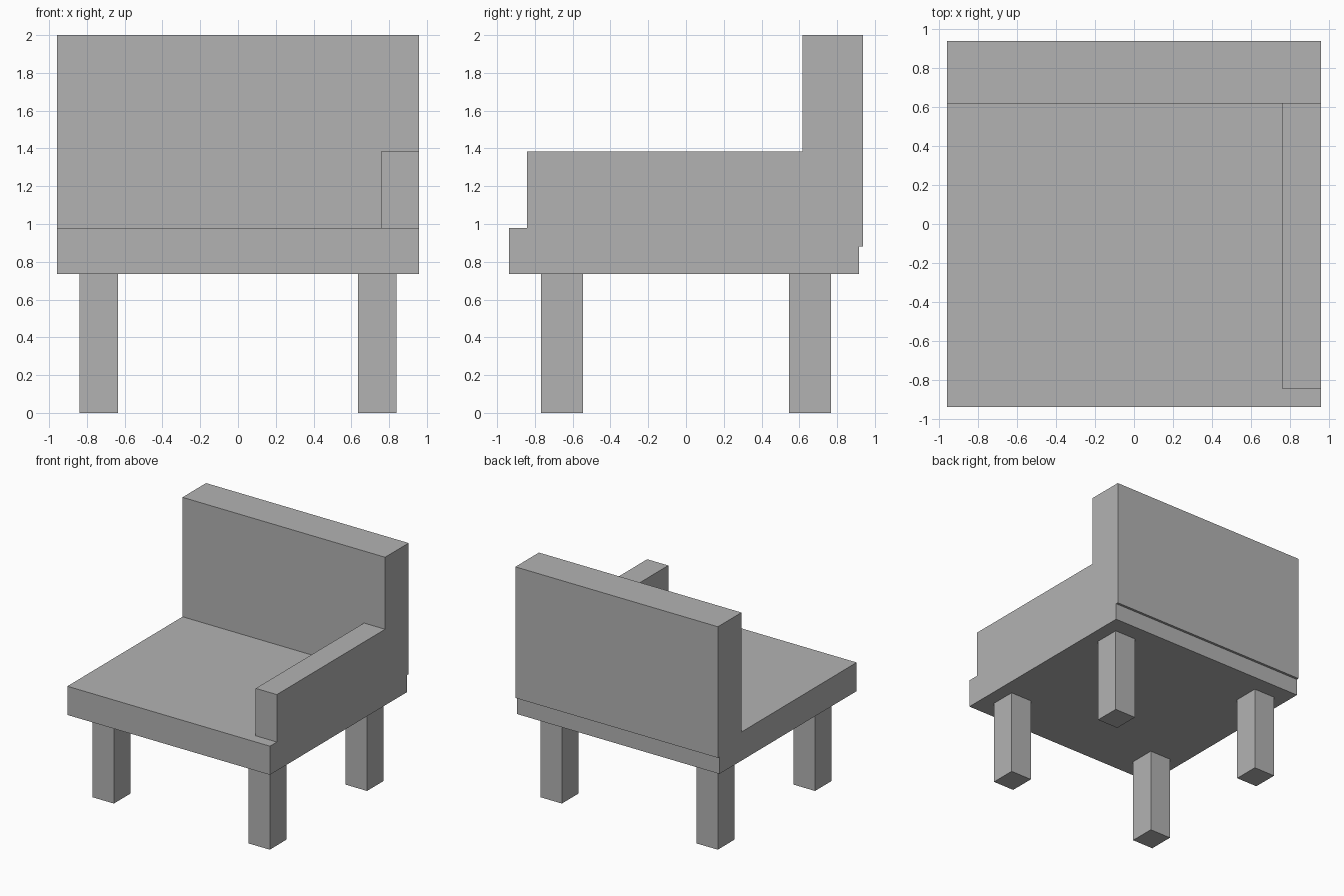
import bpy
import bmesh

default = bpy.data.objects.get("Cube")
if default:
    bpy.data.objects.remove(default, do_unlink=True)

# Single grey finish
grey = bpy.data.materials.new("plain_grey")
grey.use_nodes = True
colour = (0.45, 0.45, 0.45, 1)
grey.diffuse_color = colour
grey.node_tree.nodes["Principled BSDF"].inputs["Base Color"].default_value = colour


def extruded(name, profile, x0, x1):
    """Extrude a (y, z) profile along x from x0 to x1."""
    bm = bmesh.new()
    face = bm.faces.new([bm.verts.new((x0, y, z)) for y, z in profile])
    result = bmesh.ops.extrude_face_region(bm, geom=[face])
    moved = [v for v in result["geom"] if isinstance(v, bmesh.types.BMVert)]
    bmesh.ops.translate(bm, verts=moved, vec=(x1 - x0, 0, 0))
    bmesh.ops.recalc_face_normals(bm, faces=bm.faces)
    mesh = bpy.data.meshes.new(name)
    bm.to_mesh(mesh)
    bm.free()
    mesh.materials.append(grey)
    obj = bpy.data.objects.new(name, mesh)
    bpy.context.collection.objects.link(obj)
    return obj


def box(name, x, y, z):
    """Box from (min, max) pairs on each axis."""
    profile = [(y[0], z[0]), (y[1], z[0]), (y[1], z[1]), (y[0], z[1])]
    return extruded(name, profile, *x)


half_width = 0.957
seat_bottom, seat_top = 0.735, 0.98
seat_back, back_front, back_rear = 0.915, 0.618, 0.936

# Seat slab
box("seat", (-half_width, half_width), (-0.936, seat_back), (seat_bottom, seat_top))

# Backrest, with a lip hanging down behind the seat
extruded("backrest", [(back_front, seat_top), (seat_back, seat_top), (seat_back, 0.88),
                      (back_rear, 0.88), (back_rear, 2), (back_front, 2)],
         -half_width, half_width)

# Single armrest on the left
box("left_armrest", (0.758, half_width), (-0.843, back_front), (seat_top, 1.385))

# Four square legs
for side, sx in (("left", 1), ("right", -1)):
    for end, sy in (("front", -1), ("back", 1)):
        box(f"{end}_{side}_leg", sorted((sx * 0.635, sx * 0.838)),
            sorted((sy * 0.545, sy * 0.768)), (0, seat_bottom))
